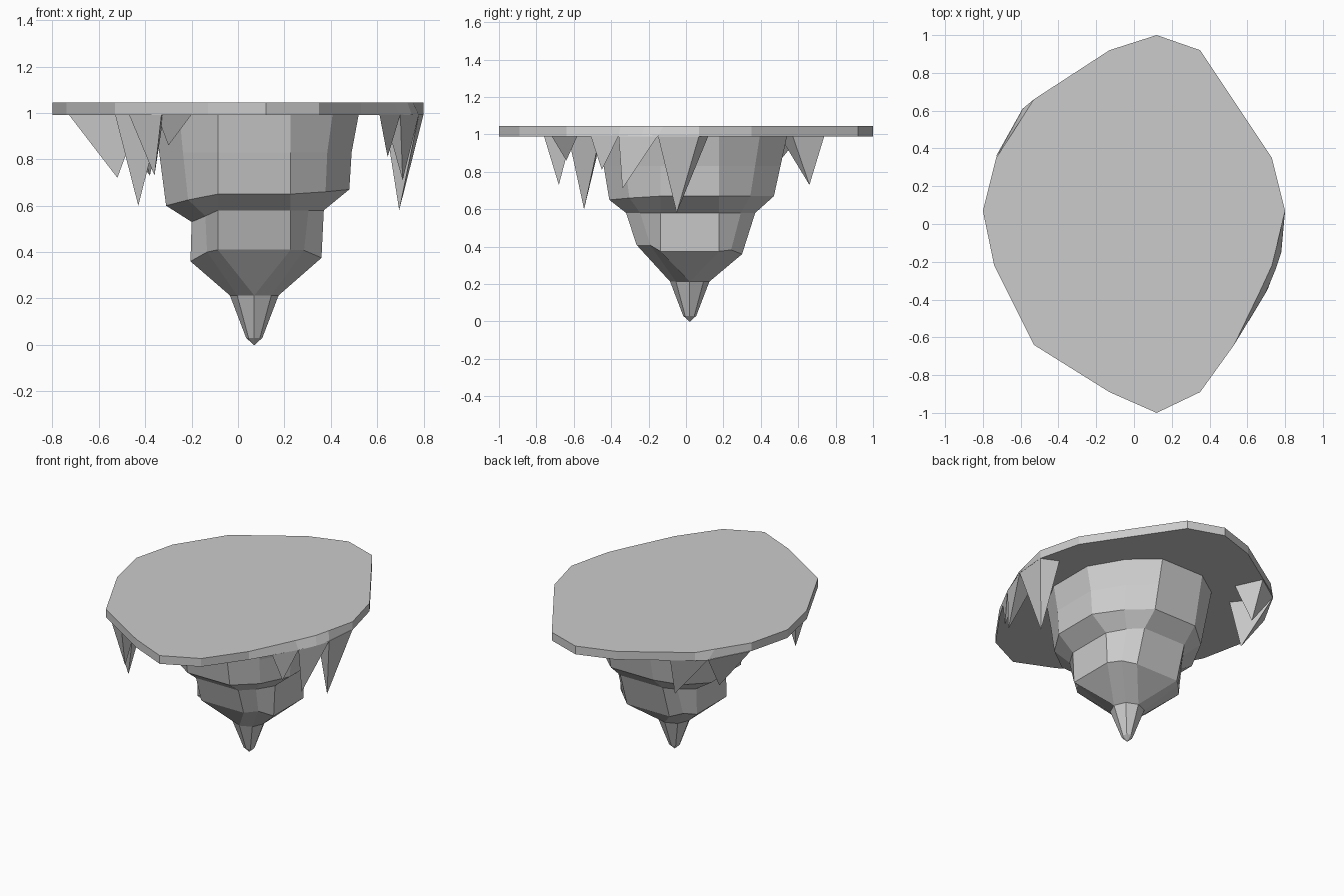
import bpy
import bmesh

if "Cube" in bpy.data.objects:
    bpy.data.objects.remove(bpy.data.objects["Cube"])

CX, CY = 0.07, 0.02          # axis of the hanging rock
SLAB_LOW, SLAB_TOP = 0.99, 1.045


def make(name, verts, faces):
    """Create an object, merging doubled points and fixing normals."""
    mesh = bpy.data.meshes.new(name)
    mesh.from_pydata(verts, [], faces)
    bm = bmesh.new()
    bm.from_mesh(mesh)
    bmesh.ops.remove_doubles(bm, verts=bm.verts, dist=0.0005)
    bmesh.ops.recalc_face_normals(bm, faces=bm.faces)
    bm.to_mesh(mesh)
    bm.free()
    obj = bpy.data.objects.new(name, mesh)
    bpy.context.collection.objects.link(obj)
    return obj


def loft(name, rings):
    """Skin equal-length rings listed from top to bottom and cap both ends."""
    n = len(rings[0])
    verts = [v for ring in rings for v in ring]
    faces = [tuple(range(n)), tuple(reversed(range(len(verts) - n, len(verts))))]
    for r in range(len(rings) - 1):
        for i in range(n):
            a, b = r * n + i, r * n + (i + 1) % n
            faces.append((a, a + n, b + n, b))
    return make(name, verts, faces)


# Flat ground slab; the underside flares out at three rim points
outline = [(0.80, 0.07), (0.73, 0.35), (0.35, 0.92), (0.12, 1.0), (-0.13, 0.92),
           (-0.53, 0.66), (-0.60, 0.55), (-0.73, 0.35), (-0.80, 0.07),
           (-0.74, -0.22), (-0.53, -0.64), (-0.13, -0.89), (0.12, -1.0),
           (0.35, -0.89), (0.53, -0.64), (0.67, -0.35), (0.73, -0.22),
           (0.755, -0.12)]
flare = {(-0.60, 0.55): (-0.59, 0.61), (0.67, -0.35): (0.70, -0.36),
         (0.755, -0.12): (0.78, -0.15), (0.73, -0.22): (0.75, -0.24)}
loft("ground_slab", [[(x, y, SLAB_TOP) for x, y in outline],
                     [(*flare.get(p, p), SLAB_LOW) for p in outline]])


# Hanging rock: flat sides (right, back, left, front) joined by corner points
def rock_ring(reach, heights, half_flat, corners, lift=0):
    dirs = [(1, 0), (0, 1), (-1, 0), (0, -1)]
    ring = []
    for k, (dx, dy) in enumerate(dirs):
        nk = (k + 1) % 4
        ex, ey = dirs[nk]
        r, z, c = reach[k], heights[k], corners[k]
        for t in (-half_flat, half_flat):
            ring.append((CX + dx * r - dy * t, CY + dy * r + dx * t, z))
        ring.append((CX + c * (dx * r + ex * reach[nk]),
                     CY + c * (dy * r + ey * reach[nk]),
                     (z + heights[nk]) / 2 + lift))
    return ring


W = 0.157
ROUND = (.72, .77, .75, .75)
rings = [rock_ring((.45, .52, .43, .48), (.99,) * 4, W, ROUND),
         rock_ring((.42, .485, .41, .46), (.83,) * 4, W, ROUND),
         rock_ring((.41, .45, .38, .43), (.67, .67, .60, .65), W, ROUND),
         rock_ring((.30, .35, .27, .34), (.58, .58, .53, .58), W, (.78,) * 4),
         rock_ring((.29, .28, .275, .285), (.375, .36, .36, .41), W,
                   (.79, .79, .74, .74), .015)]
# Narrow tip: each flat side merges to one point
for r, z in ((.105, .213), (.035, .03), (.002, 0)):
    rings.append(rock_ring((r,) * 4, (z,) * 4, 0, (.7,) * 4))
loft("hanging_rock", rings)


# Stone spikes under the rim: tip, then base corners
spikes = [
    ((-.38, .66, .73), [(-.59, .61), (-.40, .74), (-.32, .57), (-.45, .50)]),
    ((-.52, .39, .72), [(-.73, .36), (-.59, .61), (-.42, .40)]),
    ((-.43, -.545, .60), [(-.53, -.60), (-.33, -.63), (-.36, -.46), (-.50, -.45)]),
    ((-.36, -.68, .73), [(-.47, -.67), (-.33, -.76), (-.32, -.61)]),
    ((-.30, -.64, .86), [(-.35, -.70), (-.20, -.72), (-.28, -.58)]),
    ((.695, -.05, .58), [(.78, -.15), (.80, .07), (.69, .12), (.63, -.07)]),
    ((.71, -.34, .71), [(.70, -.36), (.78, -.15), (.63, -.19)]),
    ((.645, -.45, .81), [(.61, -.51), (.70, -.36), (.62, -.37)]),
]
for i, (tip, base) in enumerate(spikes):
    n = len(base)
    verts = [(x, y, SLAB_LOW + 0.003) for x, y in base] + [tip]
    make(f"rim_spike_{i + 1}", verts,
         [tuple(range(n))] + [((k + 1) % n, k, n) for k in range(n)])
